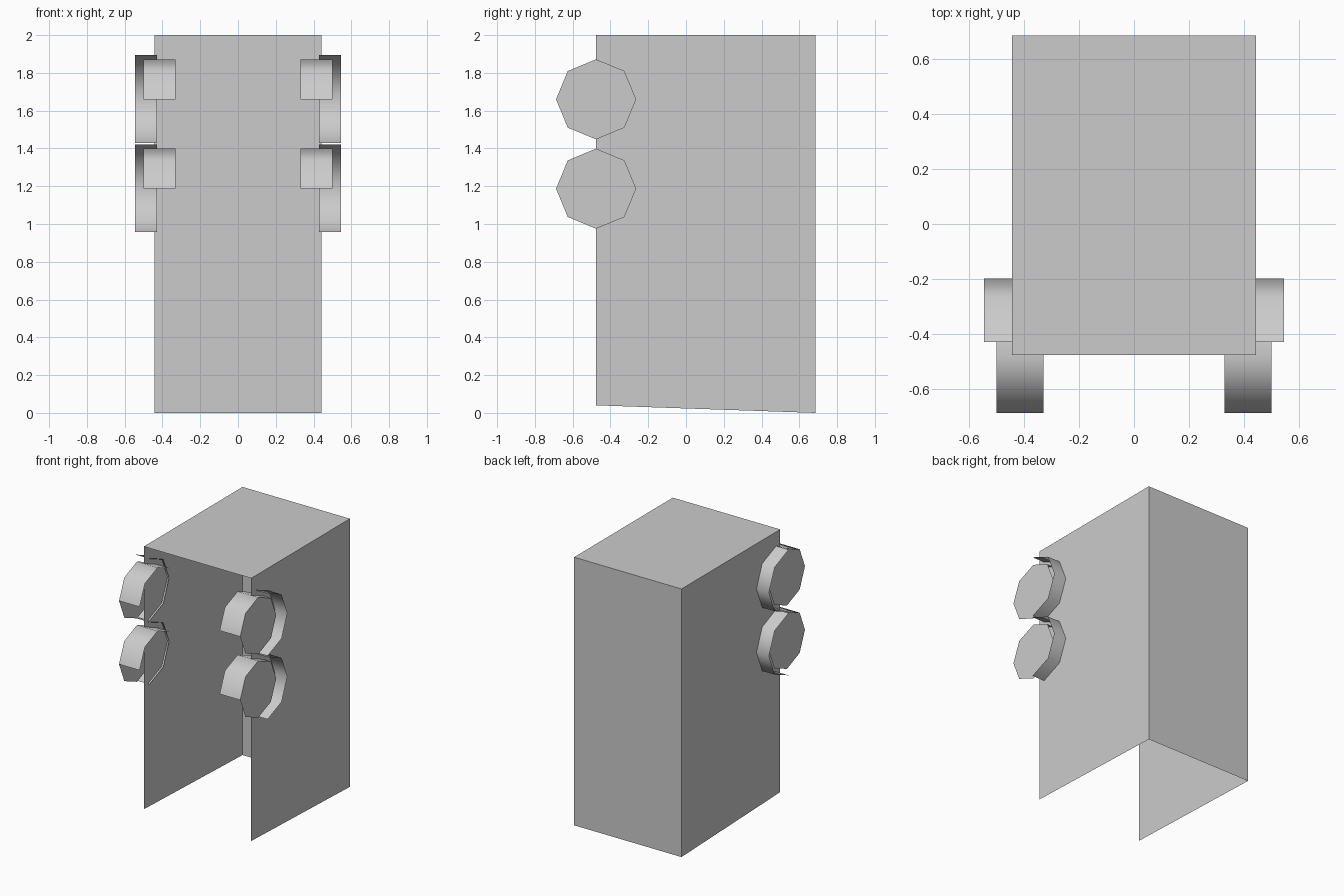
import bpy, bmesh
from math import sin, cos, radians

if "Cube" in bpy.data.objects:
    bpy.data.objects.remove(bpy.data.objects["Cube"])


def finish(name, bm):
    mesh = bpy.data.meshes.new(name)
    bm.to_mesh(mesh)
    bm.free()
    obj = bpy.data.objects.new(name, mesh)
    bpy.context.collection.objects.link(obj)
    return obj


def arc(bm, x, cy, cz, r, start, end):
    """Octagon corners from start to end degrees, in the y-z plane at x."""
    return [bm.verts.new((x, cy + r * cos(radians(a)), cz + r * sin(radians(a))))
            for a in range(start, end + 1, 45)]


def strip(bm, x0, x1, cy, cz, r, start, end):
    """Smooth band with outward faces, spanning x0 to x1."""
    a = arc(bm, x0, cy, cz, r, start, end)
    b = arc(bm, x1, cy, cz, r, start, end)
    for i in range(len(a) - 1):
        f = bm.faces.new((a[i], a[i + 1], b[i + 1], b[i]))
        f.smooth = True
        f.normal_update()
        c = f.calc_center_median()
        if f.normal.y * (c.y - cy) + f.normal.z * (c.z - cz) < 0:
            f.normal_flip()


def mirror_x(obj):
    m = obj.modifiers.new("Mirror", 'MIRROR')
    m.use_mirror_merge = False


# Cabinet shell: open at the front and bottom, front lower edge slightly raised
W, YF, YB = 0.443, -0.477, 0.686
bm = bmesh.new()
lf, lb, rb, rf = [bm.verts.new(p) for p in
                  ((-W, YF, 0.04), (-W, YB, 0), (W, YB, 0), (W, YF, 0.04))]
tlf, tlb, trb, trf = [bm.verts.new(p) for p in
                      ((-W, YF, 2), (-W, YB, 2), (W, YB, 2), (W, YF, 2))]
for quad in ((lf, tlf, tlb, lb), (lb, tlb, trb, rb),
             (rb, trb, trf, rf), (tlf, trf, trb, tlb)):
    bm.faces.new(quad)
finish("shell", bm)

for label, z in (("upper", 1.66), ("lower", 1.187)):
    # Octagonal side disc with a band over its upper front
    bm = bmesh.new()
    bm.faces.new(arc(bm, 0.5, -0.476, z, 0.212, 0, 315))
    strip(bm, 0.33, 0.5, -0.476, z, 0.212, 45, 180)
    mirror_x(finish(label + "_disc", bm))

    # Half-round guard behind the disc
    bm = bmesh.new()
    strip(bm, 0.43, 0.546, -0.43, z + 0.002, 0.232, -90, 90)
    mirror_x(finish(label + "_guard", bm))
